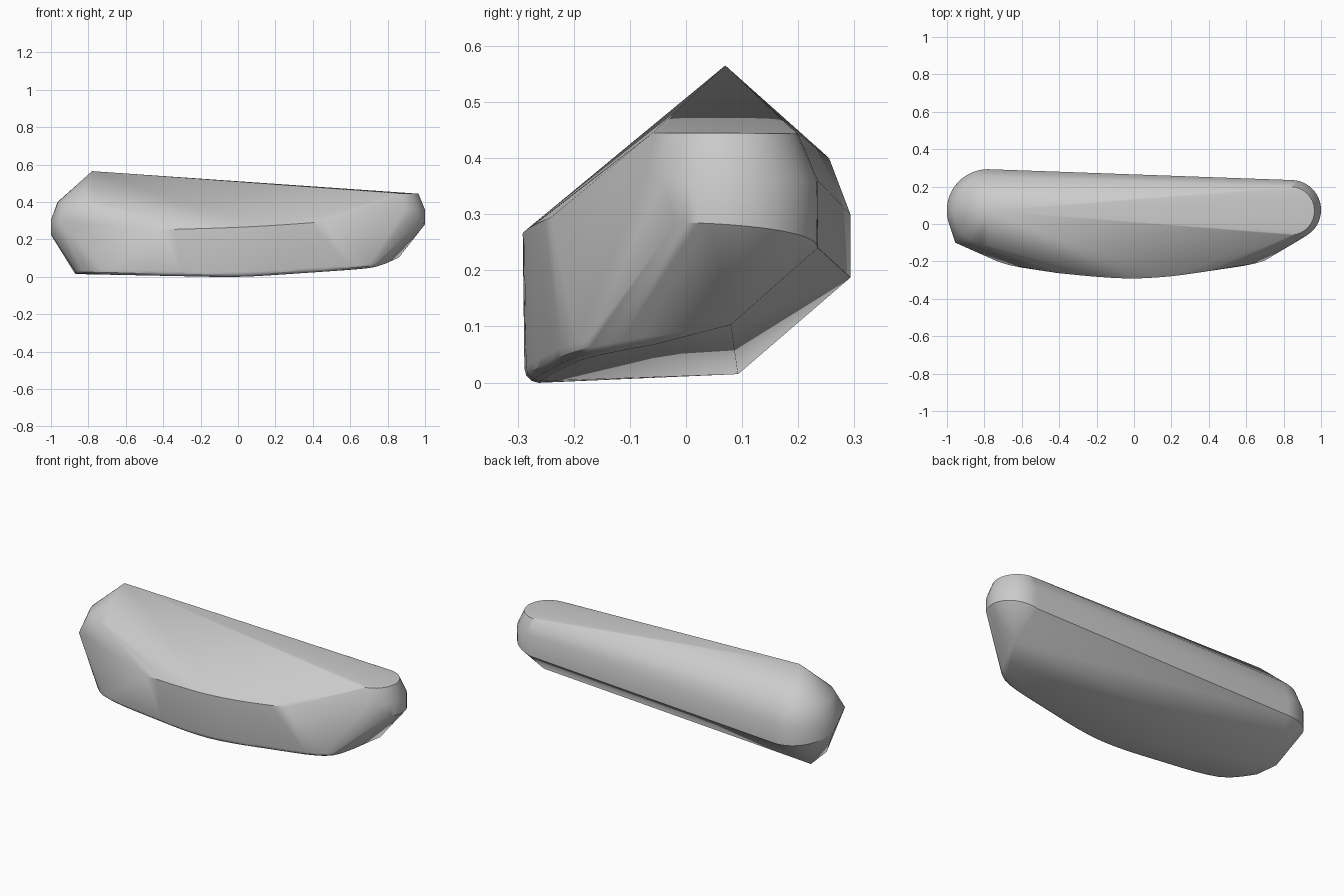
import bpy, bmesh
from math import sin, cos, radians

old = bpy.data.objects.get("Cube")
if old:
    bpy.data.objects.remove(old, do_unlink=True)


def arc(cx, cy, r, a0, a1, z0, z1, steps=16):
    """Points on a level or rising arc, angles in degrees."""
    pts = []
    for i in range(steps + 1):
        t = i / steps
        a = radians(a0 + (a1 - a0) * t)
        pts.append((cx + r * cos(a), cy + r * sin(a), z0 + (z1 - z0) * t * t))
    return pts


def smooth_path(ctrl, steps=5):
    """Catmull-Rom curve through the control points."""
    ext = [ctrl[0]] + ctrl + [ctrl[-1]]
    pts = []
    for p0, p1, p2, p3 in zip(ext, ext[1:], ext[2:], ext[3:]):
        for i in range(steps):
            t = i / steps
            pts.append(tuple(
                b + 0.5 * t * (c - a + t * (2 * a - 5 * b + 4 * c - d
                               + t * (3 * (b - c) + d - a)))
                for a, b, c, d in zip(p0, p1, p2, p3)))
    return pts + [ctrl[-1]]


points = [(-0.78, 0.07, 0.565)]                                # peak

# Rounded right end: top rim and upright band
points += arc(0.835, 0.07, 0.13, -85, 90, 0.445, 0.443)
points += arc(0.84, 0.075, 0.16, -80, 90, 0.36, 0.36)
points += arc(0.84, 0.075, 0.16, -35, 90, 0.285, 0.24)

# Rounded left end: shoulder, band and its lower edge
points += arc(-0.78, 0.07, 0.185, 90, 270, 0.40, 0.40)
points += arc(-0.78, 0.072, 0.221, 90, 200, 0.30, 0.30)
points += arc(-0.78, 0.072, 0.221, 90, 180, 0.187, 0.23)
points.append((-0.955, -0.10, 0.295))

# Bowed front rim
points += smooth_path([(-0.41, -0.262, 0.252), (-0.2, -0.282, 0.258),
                       (0.0, -0.291, 0.265), (0.22, -0.277, 0.277),
                       (0.47, -0.24, 0.295)])

# Bottom outline with a softly rounded front edge
bottom = smooth_path([(-0.87, -0.06, 0.016), (-0.73, -0.2, 0.012),
                      (-0.38, -0.262, 0.006), (0.0, -0.288, 0.0),
                      (0.38, -0.252, 0.022), (0.7, -0.195, 0.045),
                      (0.8, -0.08, 0.068)])
for x, y, z in bottom:
    for a in (0, 30, 60, 90):
        k = 0.025 * (1 - cos(radians(a)))
        points.append((x * (1 - k), y + k, z + 0.025 * (1 - sin(radians(a)))))
points += [(-0.87, 0.093, 0.015), (0.86, 0.08, 0.103)]

# Wrap the guide curves in one solid
bm = bmesh.new()
for p in points:
    bm.verts.new(p)
hull = bmesh.ops.convex_hull(bm, input=bm.verts[:])
bmesh.ops.delete(bm, geom=[v for v in bm.verts if not v.link_faces], context='VERTS')
bmesh.ops.remove_doubles(bm, verts=bm.verts[:], dist=0.001)
bmesh.ops.recalc_face_normals(bm, faces=bm.faces[:])
mesh = bpy.data.meshes.new("faceted_stone")
bm.to_mesh(mesh)
bm.free()

stone = bpy.data.objects.new("faceted_stone", mesh)
bpy.context.collection.objects.link(stone)

# Plain grey material
grey = bpy.data.materials.new("light_grey")
grey.use_nodes = True
grey.diffuse_color = (0.6, 0.6, 0.6, 1)
grey.node_tree.nodes["Principled BSDF"].inputs["Base Color"].default_value = (0.6, 0.6, 0.6, 1)
mesh.materials.append(grey)

bpy.ops.object.select_all(action='DESELECT')
stone.select_set(True)
bpy.context.view_layer.objects.active = stone
bpy.ops.object.shade_smooth_by_angle(angle=radians(30))
